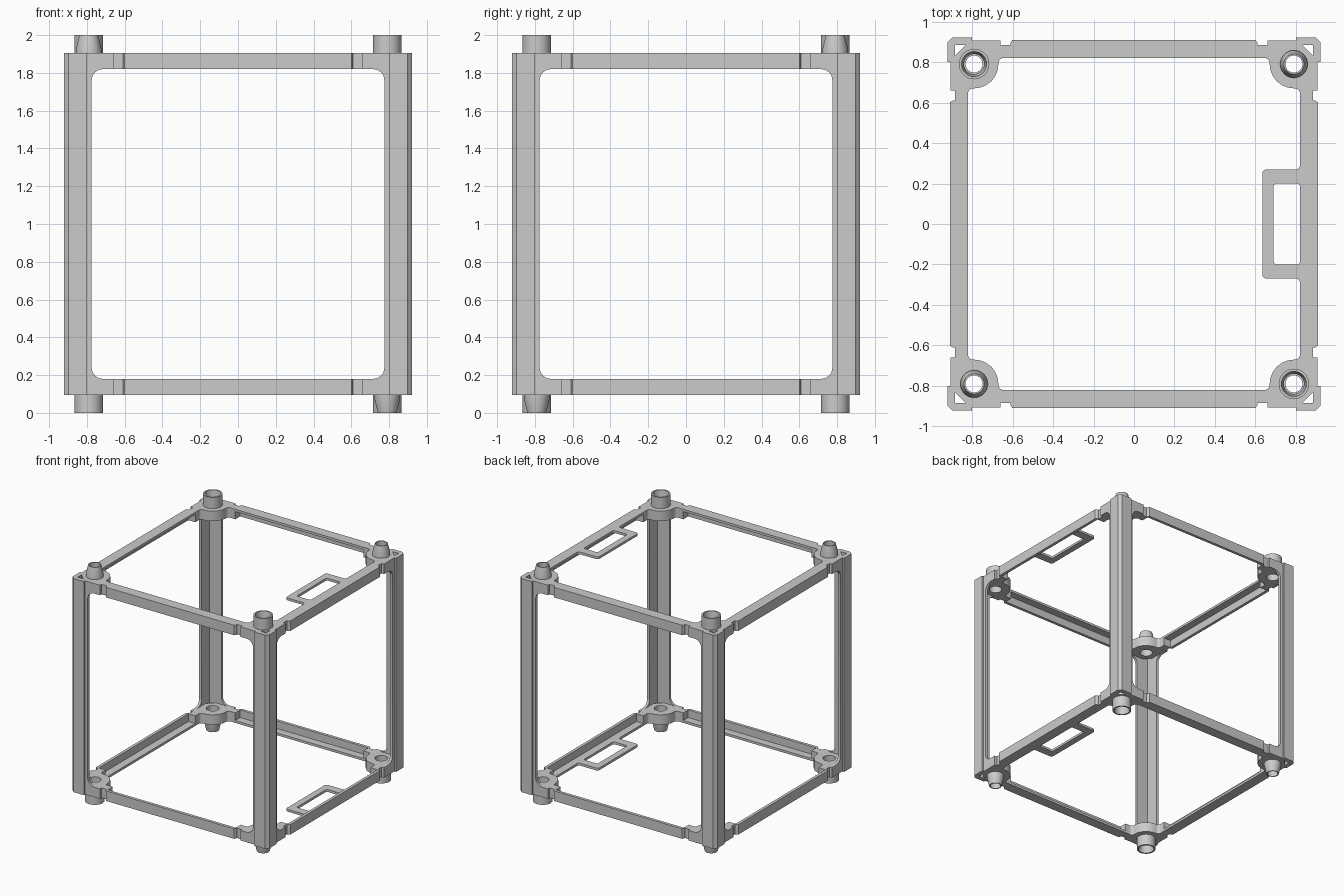
import bpy, bmesh
from math import pi, sin, cos
from mathutils import Matrix, Vector

if "Cube" in bpy.data.objects:
    bpy.data.objects.remove(bpy.data.objects["Cube"])

Z0, Z1, RING = 0.095, 1.905, 0.085      # frame bottom, frame top, ring height
FLIP = Matrix.Translation((0, 0, 2)) @ Matrix.Diagonal((1, 1, -1, 1))
ENDS = (("top", Matrix()), ("bottom", FLIP))


def finish(name, bm, mat):
    bmesh.ops.transform(bm, matrix=mat, verts=bm.verts)
    bmesh.ops.remove_doubles(bm, verts=bm.verts, dist=1e-5)
    bmesh.ops.recalc_face_normals(bm, faces=bm.faces)
    me = bpy.data.meshes.new(name)
    bm.to_mesh(me)
    bm.free()
    ob = bpy.data.objects.new(name, me)
    bpy.context.collection.objects.link(ob)
    bpy.ops.object.select_all(action='DESELECT')
    ob.select_set(True)
    bpy.context.view_layer.objects.active = ob
    bpy.ops.object.shade_smooth_by_angle(angle=0.5)
    return ob


def rounded(pts, steps=6):
    """Outline of (x, y[, radius]) corners with filleted corners."""
    out = []
    for i, p in enumerate(pts):
        c = Vector(p[:2])
        if len(p) == 2:
            out.append(c)
            continue
        a = (Vector(pts[i - 1][:2]) - c).normalized()
        b = (Vector(pts[(i + 1) % len(pts)][:2]) - c).normalized()
        r = p[2]                         # all filleted corners are square
        o = c + (a + b) * r
        for k in range(steps + 1):
            t = k / steps * pi / 2
            out.append(o - b * r * cos(t) - a * r * sin(t))
    return out


def circle(cx, cy, r, n=32):
    return [Vector((cx + r * cos(2 * pi * i / n), cy + r * sin(2 * pi * i / n)))
            for i in range(n)]


def prism(name, loops, z0, z1, mat=Matrix()):
    """Extruded flat outline; further loops are holes."""
    cu = bpy.data.curves.new(name, 'CURVE')
    cu.dimensions, cu.fill_mode, cu.extrude = '2D', 'BOTH', (z1 - z0) / 2
    for loop in loops:
        sp = cu.splines.new('POLY')
        sp.points.add(len(loop) - 1)
        for p, v in zip(sp.points, loop):
            p.co = (v[0], v[1], 0, 1)
        sp.use_cyclic_u = True
    tmp = bpy.data.objects.new(name, cu)
    bpy.context.collection.objects.link(tmp)
    dg = bpy.context.evaluated_depsgraph_get()
    me = bpy.data.meshes.new_from_object(tmp.evaluated_get(dg))
    bm = bmesh.new()
    bm.from_mesh(me)
    bpy.data.objects.remove(tmp)
    bpy.data.curves.remove(cu)
    bpy.data.meshes.remove(me)
    return finish(name, bm, mat @ Matrix.Translation((0, 0, (z0 + z1) / 2)))


def lathe(name, profile, mat, n=32):
    """Closed (radius, z) profile turned about z."""
    bm = bmesh.new()
    rings = [[bm.verts.new((r * cos(2 * pi * i / n), r * sin(2 * pi * i / n), z))
              for i in range(n)] for r, z in profile]
    for a, b in zip(rings, rings[1:] + rings[:1]):
        for i in range(n):
            j = (i + 1) % n
            bm.faces.new((a[i], a[j], b[j], b[i]))
    finish(name, bm, mat)


# Ring bars: thin flange plus outer wall, handle loop on the right side
wall = [(-.61, .885), (.61, .885), (.61, .895), (.60, .91), (-.60, .91), (-.61, .895)]
plain = rounded([(-.60, .91), (.60, .91), (.61, .895), (.61, .82), (-.61, .82), (-.61, .895)])
grip = rounded([(-.60, .91), (.60, .91), (.61, .895), (.61, .82), (.27, .82, .02),
                (.27, .635, .02), (-.27, .635, .02), (-.27, .82, .02),
                (-.61, .82), (-.61, .895)])
slot = rounded([(-.2, .69, .015), (.2, .69, .015), (.2, .82, .015), (-.2, .82, .015)])
for k, side in enumerate(("back", "right", "front", "left")):
    rot = Matrix.Rotation(-k * pi / 2, 4, 'Z')
    for end, flip in ENDS:
        prism(f"{end}_{side}_wall", [wall], Z1 - RING, Z1 - .02, flip @ rot)
        prism(f"{end}_{side}_flange", [grip, slot] if side == "right" else [plain],
              Z1 - .02, Z1, flip @ rot)

# Corner shapes, drawn for the +x +y corner
hub = rounded([(.60, .82), (.67, .82, .025), (.67, .67, .12), (.82, .67, .025), (.82, .60),
               (.885, .60), (.885, .83), (.83, .885), (.60, .885)])
rail = [(.80, .885), (.885, .885), (.885, .80), (.922, .80), (.922, .897),
        (.897, .922), (.80, .922)]
plate = rounded([(.885, Z0), (.66, Z0), (.66, Z0 + RING), (.775, Z0 + RING, .06),
                 (.775, Z1 - RING, .06), (.66, Z1 - RING), (.66, Z1), (.885, Z1)])
stand = Matrix(((1, 0, 0, 0), (0, 0, 1, 0), (0, 1, 0, 0), (0, 0, 0, 1)))
swap = Matrix(((0, 1, 0, 0), (1, 0, 0, 0), (0, 0, 1, 0), (0, 0, 0, 1)))

cup = [(.075, Z1 - .01), (.075, 2), (.062, 2), (.05, Z1 + .02), (.05, Z1 - .01)]
cone = [(.068, Z1 - .01), (.068, Z1 + .02), (.05, 2), (.042, 2), (.042, Z1 - .01)]

for sx, xn in ((-1, "left"), (1, "right")):
    for sy, yn in ((-1, "front"), (1, "back")):
        m = Matrix.Diagonal((sx, sy, 1, 1))
        where = f"{yn}_{xn}"
        # Post: outer angle rail with two filleted side plates
        prism(f"{where}_rail", [rail], Z0, Z1, m)
        prism(f"{where}_plate_a", [plate], .884, .906, m @ stand)
        prism(f"{where}_plate_b", [plate], .884, .906, m @ swap @ stand)
        for end, flip in ENDS:
            # Bored hub with a stacking cup or cone
            prism(f"{end}_{where}_hub", [hub, circle(.79, .79, .05)],
                  Z1 - RING, Z1, flip @ m)
            is_cup = (sx * sy < 0) == (end == "top")
            lathe(f"{end}_{where}_{'cup' if is_cup else 'cone'}",
                  cup if is_cup else cone,
                  flip @ m @ Matrix.Translation((.79, .79, 0)))
